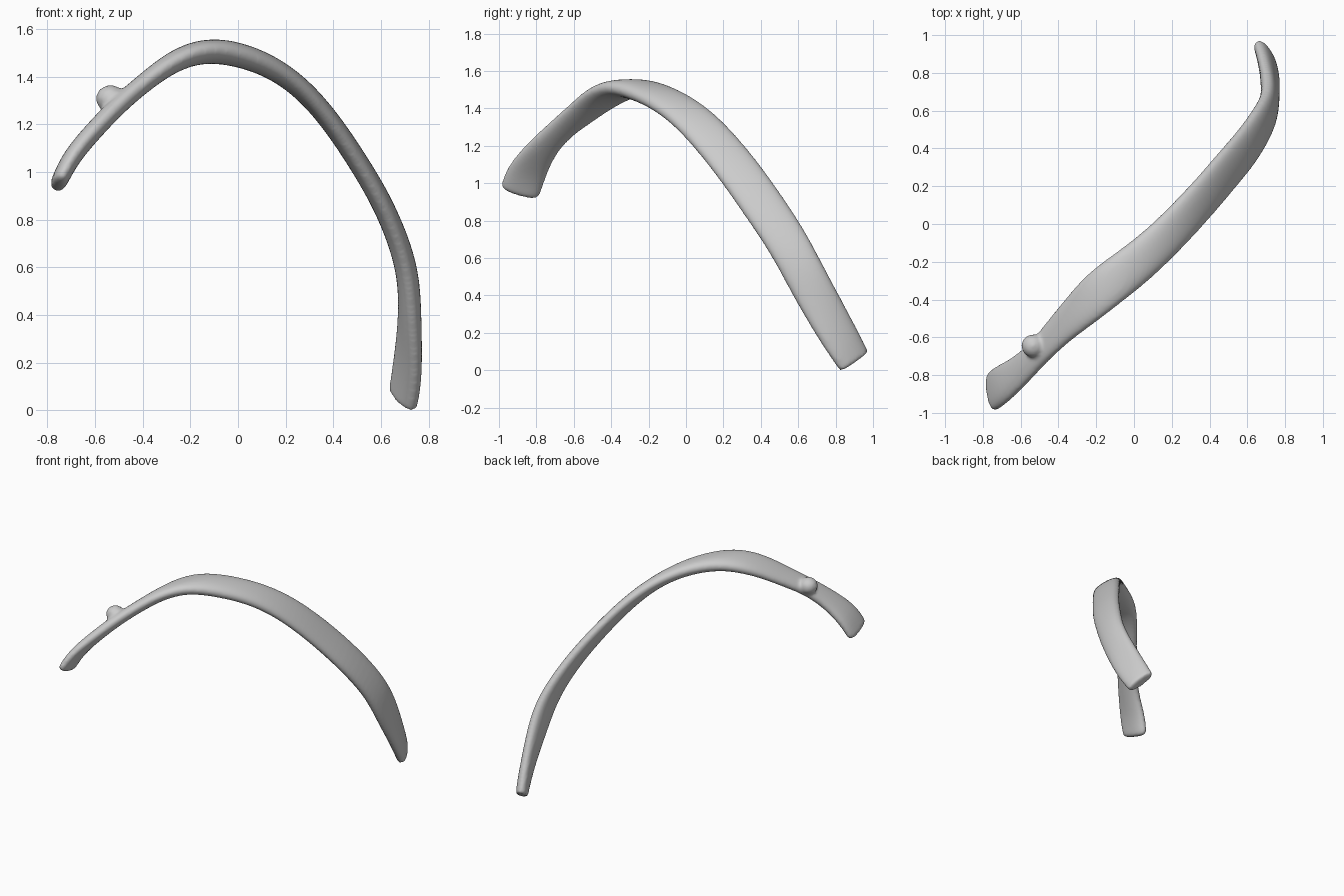
import bpy, bmesh, math
from mathutils import Vector, Matrix

if "Cube" in bpy.data.objects:
    bpy.data.objects.remove(bpy.data.objects["Cube"])

# Stations along the rib: x, y, z, half width, half thickness, twist in degrees
STATIONS = [
    (-.748, -.885, .965, .112, .036, 0),
    (-.70, -.85, 1.065, .110, .040, 0),
    (-.60, -.775, 1.18, .085, .040, 0),
    (-.50, -.675, 1.285, .074, .040, 0),
    (-.40, -.565, 1.37, .088, .040, 0),
    (-.30, -.47, 1.447, .104, .044, 0),
    (-.20, -.375, 1.497, .118, .050, 0),
    (-.10, -.295, 1.510, .117, .054, 0),
    (.00, -.22, 1.494, .114, .053, 0),
    (.10, -.135, 1.46, .110, .050, 0),
    (.20, -.04, 1.405, .110, .047, 0),
    (.30, .065, 1.32, .113, .045, 0),
    (.40, .175, 1.20, .116, .044, 0),
    (.50, .295, 1.05, .118, .044, 0),
    (.60, .41, .885, .118, .045, 0),
    (.68, .535, .70, .115, .046, 0),
    (.717, .615, .55, .112, .048, 0),
    (.722, .695, .40, .112, .047, -8),
    (.718, .78, .25, .112, .045, -20),
    (.707, .85, .13, .108, .044, -28),
    (.693, .895, .055, .102, .041, -32),
]
SIDES = 16

bm = bmesh.new()
centres = [Vector(s[:3]) for s in STATIONS]


def add_ring(i, scale=1.0, push=0.0):
    """Flat oval section whose thin axis follows the normal of the front arc."""
    t = (centres[min(i + 1, len(centres) - 1)] - centres[max(i - 1, 0)]).normalized()
    thin = Vector((-t.z, 0, t.x)).normalized()
    wide = thin.cross(t)
    rot = math.radians(STATIONS[i][5])
    w = wide * math.cos(rot) + thin * math.sin(rot)
    n = thin * math.cos(rot) - wide * math.sin(rot)
    hw, ht = STATIONS[i][3] * scale, STATIONS[i][4] * scale
    ring = []
    for k in range(SIDES):
        a = 2 * math.pi * k / SIDES
        c, s = math.cos(a), math.sin(a)
        c = math.copysign(abs(c) ** .9, c)
        s = math.copysign(abs(s) ** .85, s)
        ring.append(bm.verts.new(centres[i] + t * push + w * (hw * c) + n * (ht * s)))
    return ring


# Shaft, with a rounded head and a flatter cut at the lower end
last = len(STATIONS) - 1
rings = [add_ring(0, .65, -.03), add_ring(0, .92, -.015)]
rings += [add_ring(i) for i in range(last + 1)]
rings += [add_ring(last, .97, .008), add_ring(last, .8, .012)]
for a, b in zip(rings, rings[1:]):
    for k in range(SIDES):
        j = (k + 1) % SIDES
        bm.faces.new((a[k], a[j], b[j], b[k]))
bm.faces.new(rings[0])
bm.faces.new(rings[-1])

# Tubercle bump on the outer side of the neck
bump = Matrix.Translation((-.535, -.645, 1.308)) @ Matrix.Diagonal((.062, .062, .058, 1))
bmesh.ops.create_icosphere(bm, subdivisions=3, radius=1, matrix=bump)
bmesh.ops.recalc_face_normals(bm, faces=bm.faces)

mesh = bpy.data.meshes.new("rib")
bm.to_mesh(mesh)
bm.free()
rib = bpy.data.objects.new("rib", mesh)
bpy.context.collection.objects.link(rib)

# Smooth the loft, fuse the bump and blend the join
sub = rib.modifiers.new("subdivide", 'SUBSURF')
sub.levels = sub.render_levels = 2
fuse = rib.modifiers.new("fuse", 'REMESH')
fuse.mode = 'VOXEL'
fuse.voxel_size = .011
fuse.use_smooth_shade = True
blend = rib.modifiers.new("blend", 'SMOOTH')
blend.factor = .5
blend.iterations = 6
for p in mesh.polygons:
    p.use_smooth = True
